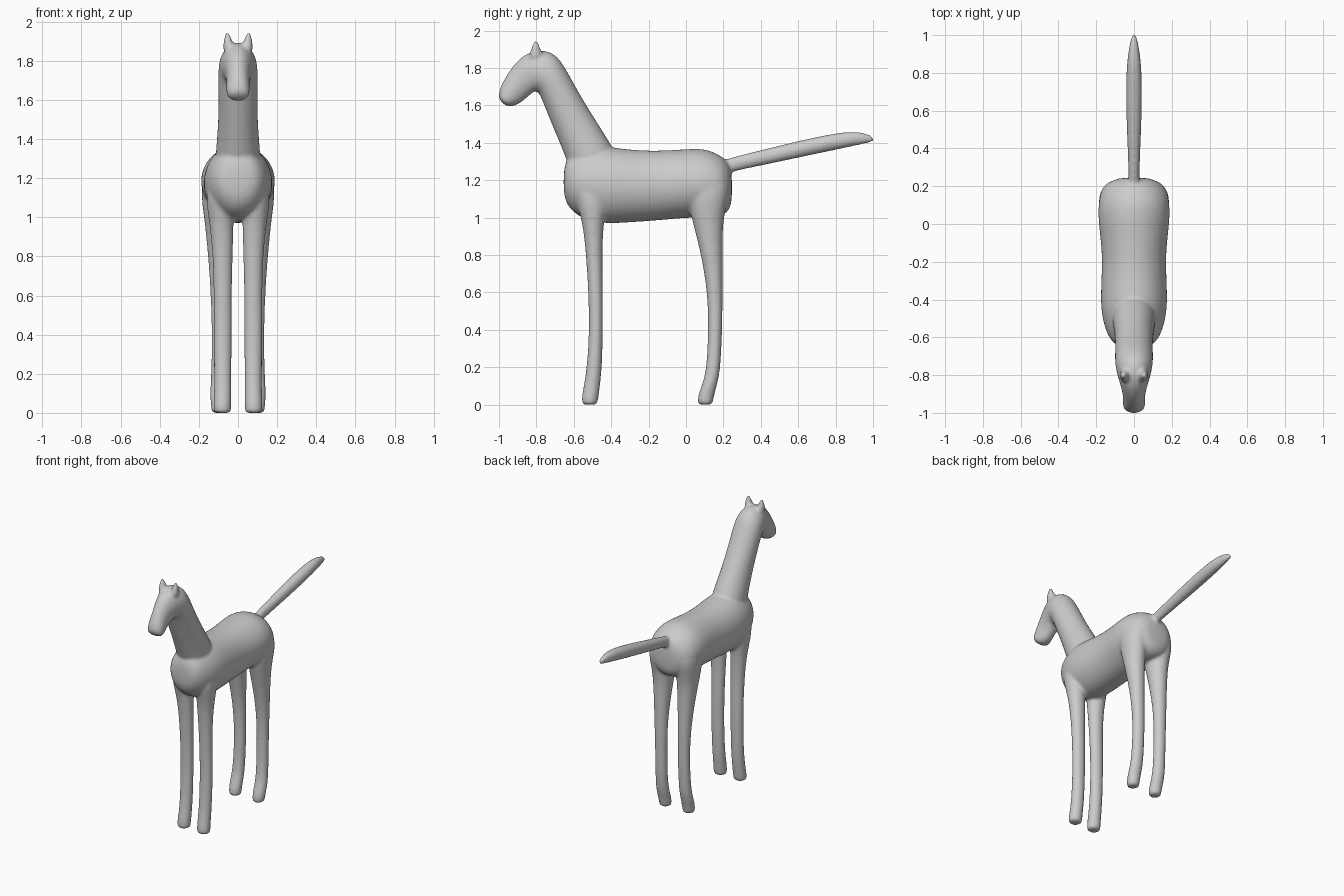
import bpy, bmesh, math

bm = bmesh.new()
SIDES = 16
GROW = 1.026  # makes up for the shrinkage of the subdivision


def loft(sections, x=0.0):
    """Skin elliptical rings; each section is (edge_a, edge_b, half_width[, x]) with edges in (y, z)."""
    rings = []
    for s in sections:
        (ya, za), (yb, zb), w = s[:3]
        cx = s[3] if len(s) > 3 else x
        cy, cz, hy, hz = (ya + yb) / 2, (za + zb) / 2, (ya - yb) / 2, (za - zb) / 2
        ring = []
        for i in range(SIDES):
            a = 2 * math.pi * i / SIDES
            c, d = math.cos(a) * GROW, math.sin(a) * GROW
            ring.append(bm.verts.new((cx + c * w, cy + d * hy, cz + d * hz)))
        rings.append(ring)
    for r0, r1 in zip(rings, rings[1:]):
        for i in range(SIDES):
            j = (i + 1) % SIDES
            bm.faces.new((r0[i], r0[j], r1[j], r1[i]))
    bm.faces.new(rings[0][::-1])
    bm.faces.new(rings[-1])


def leg(rows, side):
    """Rows: z, front y, back y, inner x, outer x."""
    secs = [((f, z), (b, z), (o - i) / 2, side * (o + i) / 2) for z, f, b, i, o in rows]
    (ya, z), (yb, _), w, cx = secs[-1]
    m, h = (ya + yb) / 2, (yb - ya) * 0.35
    secs.append(((m - h, z), (m + h, z), w * 0.7, cx))  # flat sole
    loft(secs)


# Trunk: y, top z, bottom z, half width
trunk = [(-0.655, 1.25, 1.13, .06), (-0.635, 1.33, 1.06, .11), (-0.57, 1.36, 1.0, .15),
         (-0.45, 1.385, .965, .178), (-0.3, 1.36, .975, .172), (-0.15, 1.355, .985, .167),
         (0, 1.365, 1.0, .187), (0.1, 1.37, 1.0, .19), (0.18, 1.335, 1.0, .175),
         (0.225, 1.30, 1.03, .13), (0.247, 1.24, 1.08, .07)]
loft([((y, t), (y, b), w) for y, t, b, w in trunk])

# Neck and head: back/top edge, front/under edge, half width
loft([((-0.35, 1.30), (-0.60, 1.20), .12), ((-0.41, 1.405), (-0.642, 1.32), .11),
      ((-0.49, 1.53), (-0.70, 1.46), .10), ((-0.57, 1.66), (-0.75, 1.58), .099),
      ((-0.64, 1.79), (-0.785, 1.67), .101), ((-0.70, 1.885), (-0.80, 1.675), .098),
      ((-0.80, 1.90), (-0.815, 1.675), .086), ((-0.885, 1.86), (-0.84, 1.65), .068),
      ((-0.945, 1.785), (-0.87, 1.625), .057), ((-0.988, 1.71), (-0.90, 1.603), .06),
      ((-1.003, 1.66), (-0.938, 1.592), .058), ((-1.0, 1.63), (-0.965, 1.597), .035)])

# Tail: y, top z, bottom z, half width
tail = [(0.15, 1.29, 1.21, .03), (0.24, 1.322, 1.245, .027), (0.4, 1.36, 1.277, .034),
        (0.6, 1.41, 1.32, .042), (0.8, 1.452, 1.362, .042), (0.9, 1.462, 1.383, .032),
        (0.97, 1.45, 1.398, .019), (1.005, 1.43, 1.405, .01)]
loft([((y, t), (y, b), w) for y, t, b, w in tail])

front_rows = [(1.22, -.60, -.42, .03, .15), (1.08, -.585, -.42, .025, .165),
              (.97, -.552, -.442, .022, .145), (.8, -.534, -.448, .028, .128),
              (.6, -.522, -.444, .032, .124), (.4, -.516, -.444, .032, .124),
              (.2, -.53, -.449, .034, .122), (.1, -.546, -.46, .034, .122),
              (.04, -.558, -.468, .034, .126), (0, -.556, -.474, .036, .124)]
hind_rows = [(1.25, .03, .215, .03, .17), (1.13, .0, .238, .02, .192),
             (1.0, .03, .195, .025, .172), (.8, .082, .195, .042, .152),
             (.6, .115, .196, .05, .139), (.4, .12, .194, .05, .133),
             (.2, .11, .185, .052, .137), (.12, .092, .17, .052, .142),
             (.05, .063, .15, .052, .14), (0, .062, .142, .055, .135)]
for side in (-1, 1):
    leg(front_rows, side)
    leg(hind_rows, side)
    # Pointed ears
    loft([((-.765, 1.84), (-.845, 1.84), .03), ((-.77, 1.885), (-.835, 1.885), .027),
          ((-.785, 1.92), (-.82, 1.92), .017, side * .053),
          ((-.795, 1.947), (-.812, 1.947), .008, side * .056)], side * .048)

bmesh.ops.recalc_face_normals(bm, faces=bm.faces)
mesh = bpy.data.meshes.new("horse")
bm.to_mesh(mesh)
bm.free()
horse = bpy.data.objects.new("horse", mesh)
bpy.context.collection.objects.link(horse)

# Round the lofts, fuse them into one skin and soften the joints
horse.modifiers.new("round", 'SUBSURF').levels = 2
horse.modifiers["round"].render_levels = 2
fuse = horse.modifiers.new("fuse", 'REMESH')
fuse.mode = 'VOXEL'
fuse.voxel_size = 0.01
fuse.use_smooth_shade = True
soft = horse.modifiers.new("soften", 'SMOOTH')
soft.factor = 0.5
soft.iterations = 5
